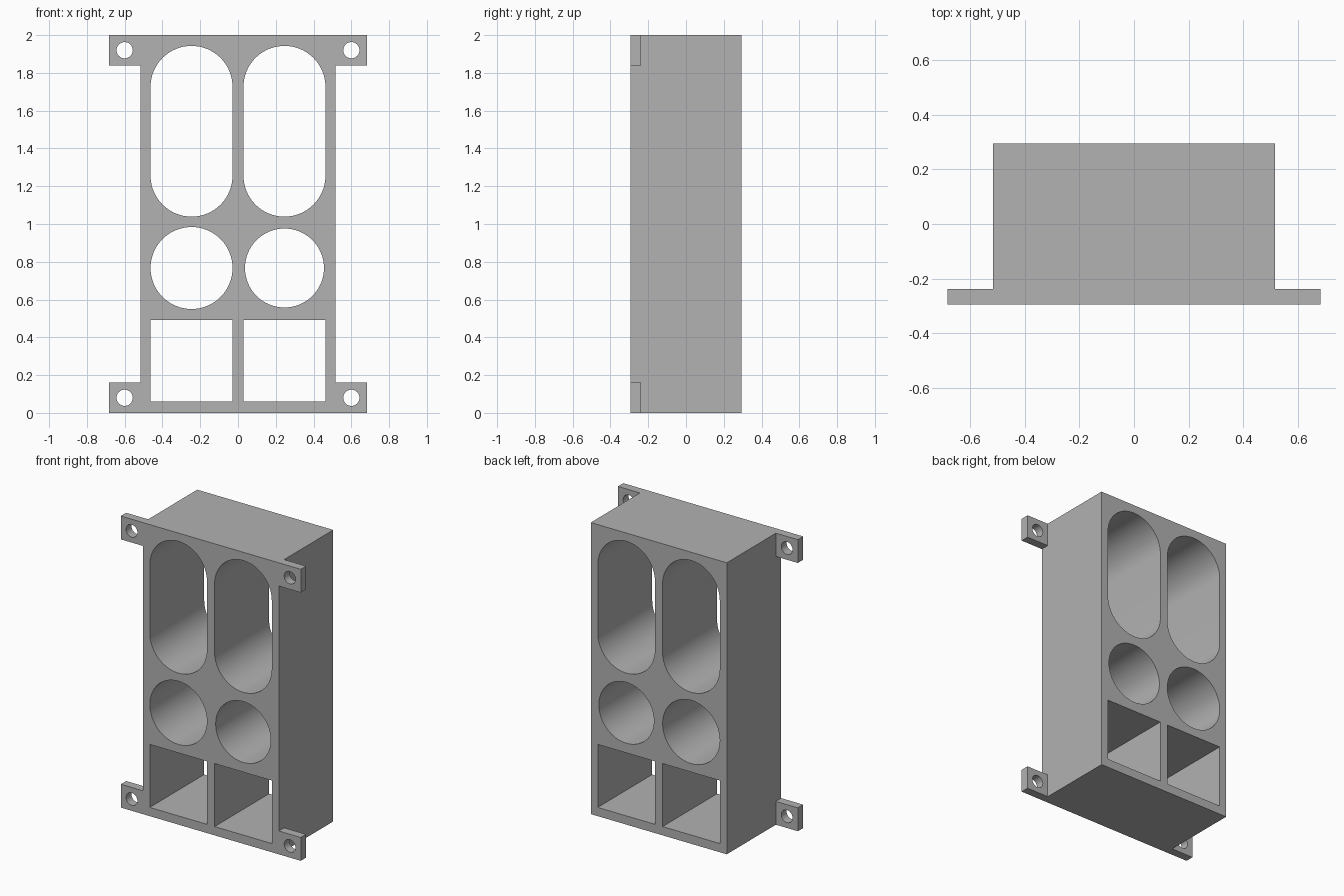
import bpy
import math

old = bpy.data.objects.get("Cube")
if old:
    bpy.data.objects.remove(old, do_unlink=True)

grey = bpy.data.materials.new("matte grey")
grey.use_nodes = True
grey.diffuse_color = (0.445, 0.445, 0.445, 1)
grey.node_tree.nodes["Principled BSDF"].inputs["Base Color"].default_value = grey.diffuse_color

BODY_X, EAR_X, DEPTH, HEIGHT = 0.516, 0.683, 0.295, 2.0
EAR_T, EAR_H = 0.058, 0.16
COL_X, R = 0.246, 0.217


def prism(name, points, y0, y1):
    """Extrude an (x, z) outline along y."""
    n = len(points)
    verts = [(x, y, z) for y in (y0, y1) for x, z in points]
    faces = [tuple(range(n)), tuple(reversed(range(n, 2 * n)))]
    for i in range(n):
        j = (i + 1) % n
        faces.append((j, i, i + n, j + n))
    mesh = bpy.data.meshes.new(name)
    mesh.from_pydata(verts, [], faces)
    mesh.materials.append(grey)
    obj = bpy.data.objects.new(name, mesh)
    bpy.context.collection.objects.link(obj)
    return obj


def rect(x0, x1, z0, z1):
    return [(x0, z0), (x1, z0), (x1, z1), (x0, z1)]


def slot(cx, z_low, z_high, r, seg=32):
    """Round-ended outline; equal heights give a circle."""
    pts = []
    for start, cz in ((0, z_high), (math.pi, z_low)):
        for i in range(seg + 1):
            if z_low == z_high and i == seg:
                continue
            a = start + math.pi * i / seg
            pts.append((cx + r * math.cos(a), cz + r * math.sin(a)))
    return pts


def combine(target, tool, operation):
    mod = target.modifiers.new(operation.lower(), "BOOLEAN")
    mod.operation = operation
    mod.solver = "EXACT"
    mod.object = tool
    bpy.context.view_layer.objects.active = target
    bpy.ops.object.modifier_apply(modifier=mod.name)
    bpy.data.objects.remove(tool, do_unlink=True)


# Main block
holder = prism("holder_block", rect(-BODY_X, BODY_X, 0, HEIGHT), -DEPTH, DEPTH)

# Mounting strips whose ends form the four ears
for z in (0, HEIGHT - EAR_H):
    strip = prism("ear_strip", rect(-EAR_X, EAR_X, z, z + EAR_H), -DEPTH, -DEPTH + EAR_T)
    combine(holder, strip, "UNION")

# Through openings and screw holes on each side
for side, round_r in ((-1, R), (1, 0.209)):
    cx = side * COL_X
    outlines = [
        slot(cx, 1.256, 1.726, R),
        slot(cx, 0.767, 0.767, round_r),
        rect(cx - R, cx + R, 0.06, 0.492),
    ]
    for z in (EAR_H / 2, HEIGHT - EAR_H / 2):
        outlines.append(slot(side * 0.6, z, z, 0.043, 16))
    for outline in outlines:
        combine(holder, prism("cutter", outline, -0.5, 0.5), "DIFFERENCE")

# Smooth bores, crisp edges
bpy.ops.object.select_all(action="DESELECT")
holder.select_set(True)
bpy.context.view_layer.objects.active = holder
bpy.ops.object.shade_smooth_by_angle(angle=math.radians(30))
